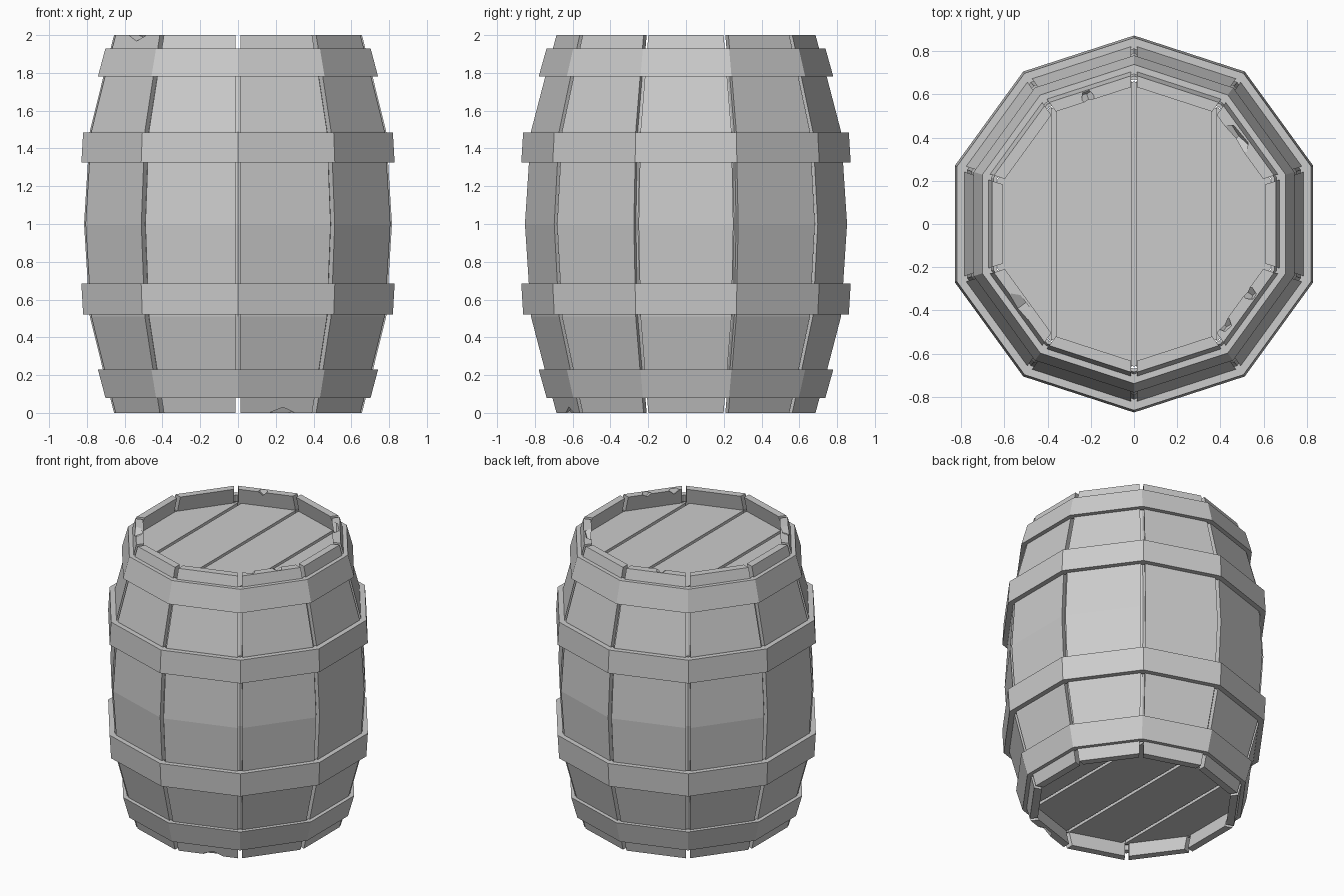
import bpy, bmesh, math
from mathutils import Matrix, Vector

cube = bpy.data.objects.get("Cube")
if cube:
    bpy.data.objects.remove(cube, do_unlink=True)

SIDES = 10
STEP = 2 * math.pi / SIDES
HALF = STEP / 2
GAP = 0.014          # half the slot between two staves
WALL = 0.05          # stave thickness

# Corner radius of the barrel at each height
PROFILE = [(0, 0.69), (0.23, 0.752), (0.51, 0.825), (1, 0.857),
           (1.49, 0.825), (1.77, 0.752), (2, 0.69)]

grey = bpy.data.materials.new("barrel grey")
grey.use_nodes = True
GREY = (0.6, 0.6, 0.6, 1)
grey.diffuse_color = GREY
grey.node_tree.nodes["Principled BSDF"].inputs["Base Color"].default_value = GREY


def radius_at(z):
    for (z0, r0), (z1, r1) in zip(PROFILE, PROFILE[1:]):
        if z <= z1:
            return r0 + (r1 - r0) * (z - z0) / (z1 - z0)
    return PROFILE[-1][1]


def make(name, bm):
    bmesh.ops.recalc_face_normals(bm, faces=bm.faces)
    mesh = bpy.data.meshes.new(name)
    bm.to_mesh(mesh)
    bm.free()
    mesh.materials.append(grey)
    obj = bpy.data.objects.new(name, mesh)
    bpy.context.collection.objects.link(obj)
    return obj


def bridge(bm, a, b):
    n = len(a)
    for i in range(n):
        bm.faces.new((a[i], a[(i + 1) % n], b[(i + 1) % n], b[i]))


def polygon(bm, r, z):
    # Ten-sided loop with corners on the front and the back
    return [bm.verts.new((r * math.sin(i * STEP), r * math.cos(i * STEP), z))
            for i in range(SIDES)]


def ring(name, section):
    # Closed ten-sided band swept from a (radius, height) section
    bm = bmesh.new()
    loops = [polygon(bm, r, z) for r, z in section]
    for i, loop in enumerate(loops):
        bridge(bm, loop, loops[(i + 1) % len(loops)])
    return make(name, bm)


def stave(index):
    bm = bmesh.new()
    loops = []
    for z, r in PROFILE:
        outer = r * math.cos(HALF)
        inner = outer - WALL
        w_out = outer * math.tan(HALF) - GAP
        w_in = inner * math.tan(HALF) - GAP
        loops.append([bm.verts.new(p) for p in (
            (outer, -w_out, z), (outer, w_out, z), (inner, w_in, z), (inner, -w_in, z))])
    for a, b in zip(loops, loops[1:]):
        bridge(bm, a, b)
    bm.faces.new(loops[0])
    bm.faces.new(loops[-1])
    bm.transform(Matrix.Rotation(index * STEP, 4, "Z"))
    return make(f"stave_{index + 1}", bm)


def lid(name, z, up):
    # Four planks with narrow seams, over a thin backing board
    seams = (-0.8, -0.37, 0, 0.37, 0.8)
    for i, (x0, x1) in enumerate(zip(seams, seams[1:])):
        bm = bmesh.new()
        low, high = polygon(bm, 0.665, z - 0.03 * up), polygon(bm, 0.665, z)
        bridge(bm, low, high)
        bm.faces.new(low)
        bm.faces.new(high)
        for x, side in ((x0 + 0.011, -1), (x1 - 0.011, 1)):
            geom = bm.verts[:] + bm.edges[:] + bm.faces[:]
            bmesh.ops.bisect_plane(bm, geom=geom, plane_co=(x, 0, 0),
                                   plane_no=(side, 0, 0), clear_outer=True)
            bmesh.ops.holes_fill(bm, edges=[e for e in bm.edges if e.is_boundary])
        make(f"{name}_plank_{i + 1}", bm)
    bm = bmesh.new()
    low, high = polygon(bm, 0.66, z - 0.05 * up), polygon(bm, 0.66, z - 0.022 * up)
    bridge(bm, low, high)
    bm.faces.new(low)
    bm.faces.new(high)
    make(f"{name}_backing", bm)


def chip(obj, angle, radius, z, width, depth):
    # Cut a wedge-shaped nick from a rim
    bm = bmesh.new()
    bmesh.ops.create_cube(bm, size=1)
    bm.transform(Matrix.Rotation(math.radians(45), 4, "X"))
    bm.transform(Matrix.Diagonal((0.06, width / 1.414, depth * 1.414, 1)))
    bm.transform(Matrix.Rotation(math.radians(20), 4, "Y"))
    bm.transform(Matrix.Translation(Vector((radius, 0, z))))
    bm.transform(Matrix.Rotation(math.radians(angle), 4, "Z"))
    cutter = make("chip_cutter", bm)
    cutter.hide_render = True
    mod = obj.modifiers.new("chip", "BOOLEAN")
    mod.operation = "DIFFERENCE"
    mod.solver = "EXACT"
    mod.object = cutter
    bpy.context.view_layer.objects.active = obj
    bpy.ops.object.modifier_apply(modifier=mod.name)
    bpy.data.objects.remove(cutter, do_unlink=True)


# Staves, with worn nicks along the rims
staves = [stave(i) for i in range(SIDES)]
for angle, radius, z, width, depth in (
        (40, 0.615, 2, 0.16, 0.03), (216, 0.65, 2, 0.15, 0.025),
        (266, 0.66, 2, 0.05, 0.02), (312, 0.62, 2, 0.07, 0.025),
        (329, 0.62, 2, 0.06, 0.02), (110, 0.62, 2, 0.06, 0.025),
        (291, 0.66, 0, 0.14, 0.03)):
    chip(staves[round(angle / 36) % SIDES], angle, radius, z, width, depth)

# Hidden lining that closes the slots between staves
heights = [0.11, 0.23, 0.51, 1, 1.49, 1.77, 1.89]
ring("lining", [(radius_at(z) - 0.035, z) for z in heights]
     + [(radius_at(z) - 0.05, z) for z in reversed(heights)])

# Four hoops
for name, z0, r0, z1, r1 in (
        ("bottom_hoop", 0.08, 0.738, 0.23, 0.78),
        ("lower_hoop", 0.52, 0.862, 0.685, 0.872),
        ("upper_hoop", 1.325, 0.872, 1.485, 0.862),
        ("top_hoop", 1.78, 0.78, 1.93, 0.738)):
    ring(name, [(r0, z0), (r1, z1), (radius_at(z1) - 0.015, z1), (radius_at(z0) - 0.015, z0)])

# Recessed lids
lid("top_lid", 1.89, 1)
lid("bottom_lid", 0.11, -1)
